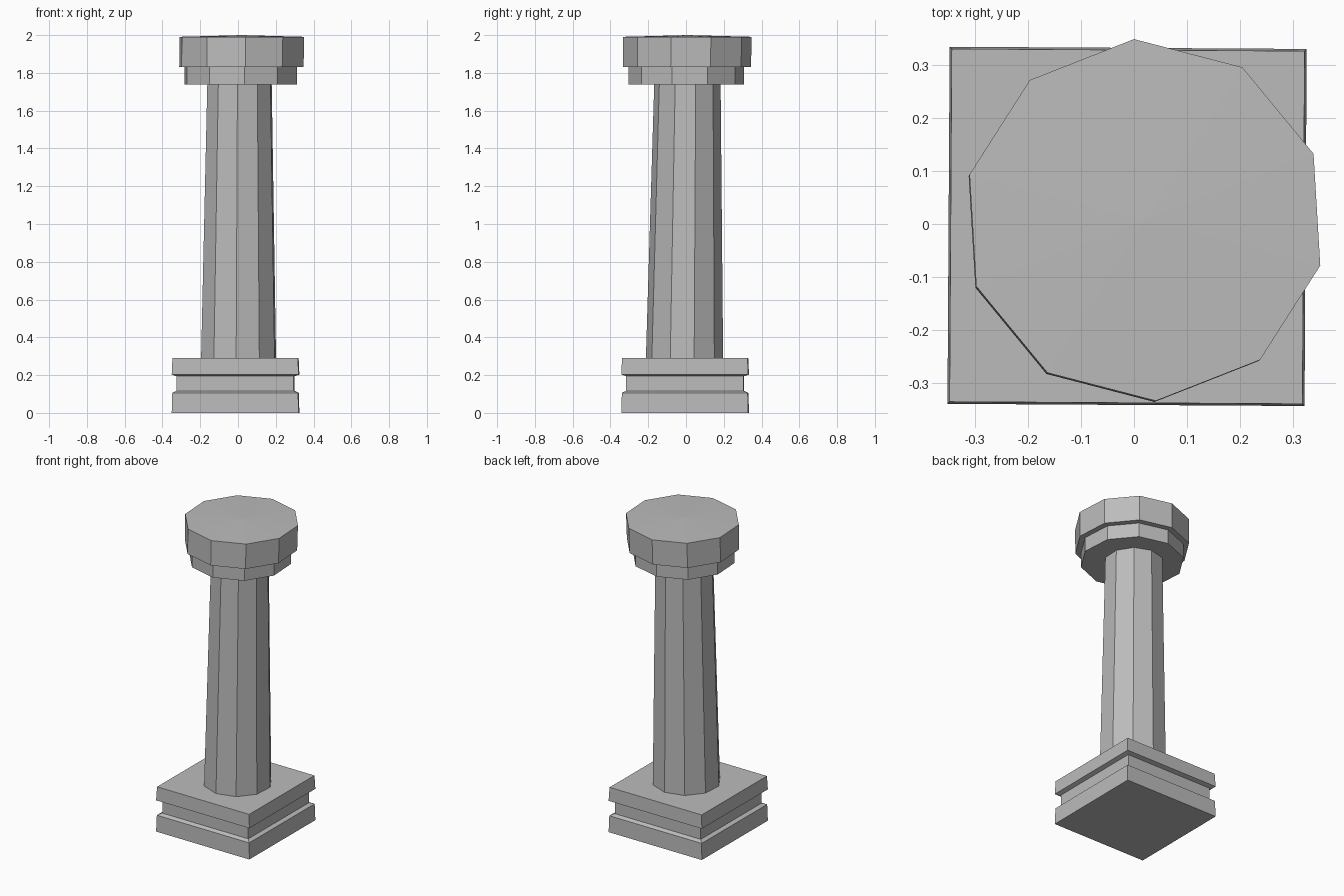
import bpy
import bmesh
from math import cos, sin, radians, tau

cube = bpy.data.objects.get("Cube")
if cube:
    bpy.data.objects.remove(cube)

stone = bpy.data.materials.new("grey_stone")
stone.use_nodes = True
GREY = (0.5, 0.5, 0.5, 1)
stone.diffuse_color = GREY
stone.node_tree.nodes["Principled BSDF"].inputs["Base Color"].default_value = GREY


def loft(name, sides, start, rings, apex=None):
    """Stack of regular polygons given as (x, y, z, radius), with flat or peaked top."""
    bm = bmesh.new()
    loops = []
    for x, y, z, r in rings:
        angles = [radians(start) + tau * i / sides for i in range(sides)]
        loops.append([bm.verts.new((x + r * cos(a), y + r * sin(a), z)) for a in angles])
    for low, high in zip(loops, loops[1:]):
        for i in range(sides):
            j = (i + 1) % sides
            bm.faces.new((low[i], low[j], high[j], high[i]))
    bm.faces.new(reversed(loops[0]))
    top = bm.faces.new(loops[-1])
    if apex:
        centre = bmesh.ops.poke(bm, faces=[top])["verts"][0]
        centre.co = apex
    mesh = bpy.data.meshes.new(name)
    bm.to_mesh(mesh)
    bm.free()
    mesh.materials.append(stone)
    obj = bpy.data.objects.new(name, mesh)
    bpy.context.collection.objects.link(obj)
    return obj


# Square plinth with a groove, given as (height, half width)
profile = [(0, 0.336), (0.106, 0.333), (0.117, 0.310),
           (0.194, 0.310), (0.203, 0.336), (0.29, 0.332)]
loft("plinth", 4, 44.65, [(-0.013, -0.0045, z, h * 2 ** 0.5) for z, h in profile])

# Tapered ten-sided shaft
loft("shaft", 10, -93.6, [(0.003, -0.008, 0.28, 0.205), (0.008, 0.0075, 1.745, 0.176)])

# Collar below the capital
loft("collar", 10, -86.5, [(0.0145, 0.0015, 1.738, 0.307), (0.0145, 0.0015, 1.835, 0.307)])

# Wide capital with a very shallow peak
loft("capital", 10, -86.55,
     [(0.018, 0.0045, 1.83, 0.34), (0.0205, 0.0075, 1.991, 0.341)],
     apex=(0.02, 0.007, 2.0))
